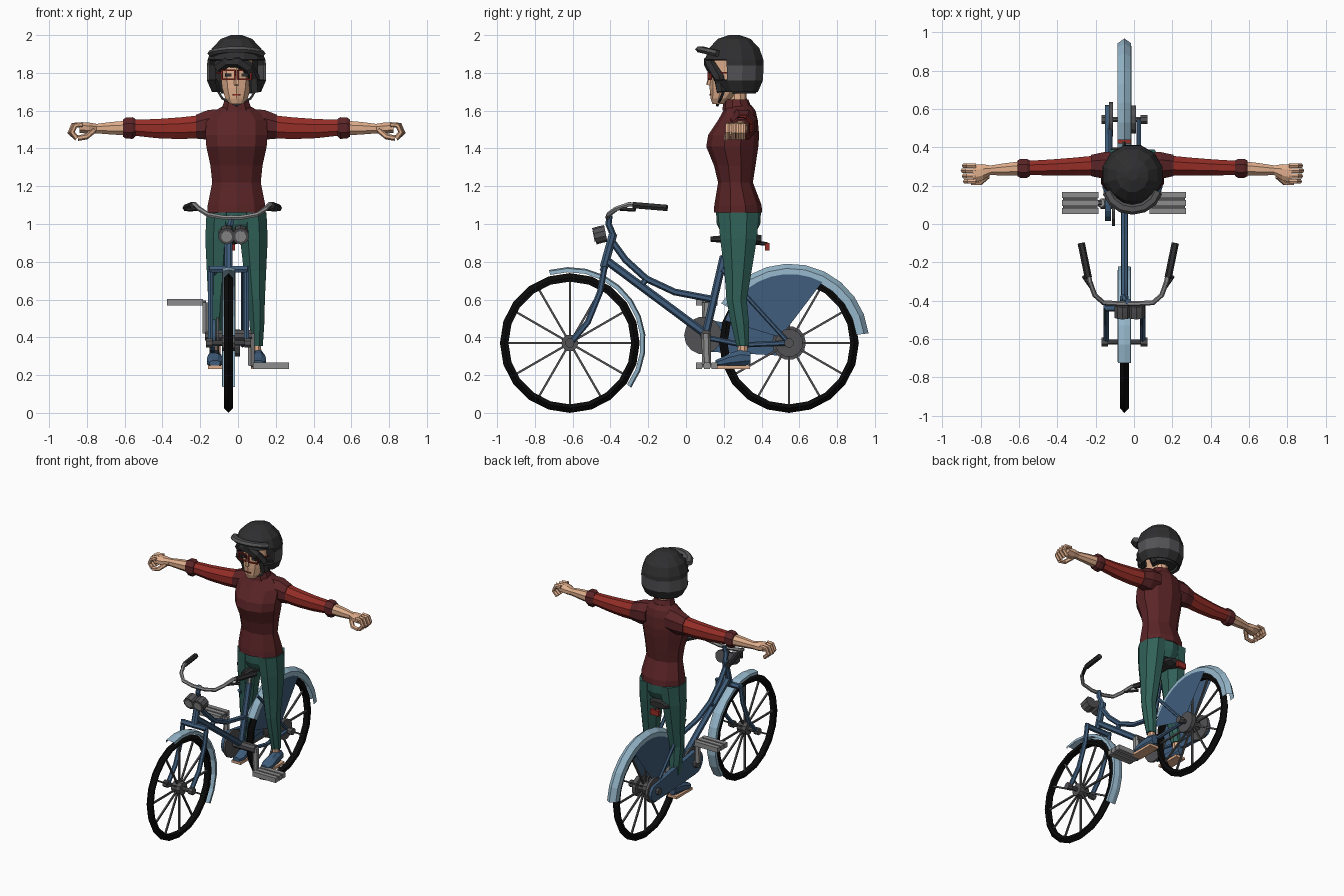
import bpy, bmesh, math
from mathutils import Vector

if "Cube" in bpy.data.objects:
    bpy.data.objects.remove(bpy.data.objects["Cube"])

COLORS = {
    "tyre_black": (0.003, 0.003, 0.003), "dark_grey": (0.028, 0.028, 0.03),
    "mid_grey": (0.085, 0.085, 0.09), "metal_grey": (0.27, 0.27, 0.27),
    "light_blue": (0.30, 0.47, 0.59), "frame_blue": (0.05, 0.11, 0.20),
    "maroon": (0.105, 0.018, 0.02), "red": (0.30, 0.027, 0.02),
    "green": (0.03, 0.12, 0.10), "skin": (0.74, 0.42, 0.26)}
MATS = {}
for key, c in COLORS.items():
    MATS[key] = bpy.data.materials.new(key)
    MATS[key].diffuse_color = (*c, 1)

BX = -0.05   # bicycle centre plane
PX = -0.008  # rider centre plane
X, Y, Z = Vector((1, 0, 0)), Vector((0, 1, 0)), Vector((0, 0, 1))


def make(name, bm, *mats):
    bmesh.ops.recalc_face_normals(bm, faces=bm.faces)
    me = bpy.data.meshes.new(name)
    bm.to_mesh(me)
    bm.free()
    for m in mats:
        me.materials.append(MATS[m])
    ob = bpy.data.objects.new(name, me)
    bpy.context.collection.objects.link(ob)
    return ob


def loft(bm, pts, radii, n=8, ref=X, axis=None, caps=True):
    """Skin elliptical rings along a path; radii are (along ref, across)."""
    pts = [Vector(p) for p in pts]
    rings = []
    for i, p in enumerate(pts):
        t = axis or (pts[min(i + 1, len(pts) - 1)] - pts[max(i - 1, 0)]).normalized()
        u = (ref - t * ref.dot(t)).normalized()
        v = t.cross(u)
        a, b = radii[i]
        rings.append([bm.verts.new(p + u * a * math.cos(w) + v * b * math.sin(w))
                      for w in (math.tau * (k + 0.5) / n for k in range(n))])
    for r0, r1 in zip(rings, rings[1:]):
        for k in range(n):
            bm.faces.new((r0[k], r0[(k + 1) % n], r1[(k + 1) % n], r1[k]))
    if caps:
        bm.faces.new(rings[0])
        bm.faces.new(rings[-1])


def tubes(name, paths, r, mat, n=6, ref=X, flat=1):
    bm = bmesh.new()
    for p in paths:
        loft(bm, p, [(r, r * flat)] * len(p), n, ref)
    return make(name, bm, mat)


def stack(name, secs, mat, x=0.0, n=10):
    """Vertical body part from (z, x offset, y, half width, half depth)."""
    bm = bmesh.new()
    loft(bm, [(x + s[1], s[2], s[0]) for s in secs], [s[3:] for s in secs], n, X, Z)
    return make(name, bm, mat)


def box(name, c, size, mat):
    bm = bmesh.new()
    bmesh.ops.create_cube(bm, size=1)
    for v in bm.verts:
        v.co = Vector(c) + Vector([v.co[i] * size[i] for i in range(3)])
    return make(name, bm, mat)


def revolve(name, prof, yc, zc, a0, a1, n, mat, closed=False):
    """Turn an (x, radius) profile about the wheel axle between two angles."""
    bm = bmesh.new()
    full = abs(a1 - a0) >= 360
    rings = []
    for i in range(n if full else n + 1):
        a = math.radians(a0 + (a1 - a0) * i / n)
        rings.append([bm.verts.new((BX + x, yc + r * math.cos(a), zc + r * math.sin(a))) for x, r in prof])
    m = len(prof)
    for i in range(n):
        r0, r1 = rings[i], rings[(i + 1) % len(rings)]
        for k in range(m if closed else m - 1):
            bm.faces.new((r0[k], r0[(k + 1) % m], r1[(k + 1) % m], r1[k]))
    return make(name, bm, mat)


# ---- Wheels ----
HZ = 0.37
for label, yc in (("front", -0.615), ("rear", 0.545)):
    revolve(label + "_tyre", [(-0.02, 0.325), (-0.024, 0.345), (0, 0.37), (0.024, 0.345), (0.02, 0.325)],
            yc, HZ, 0, 360, 20, "tyre_black", True)
    dirs = [math.radians(30 * k) for k in range(12)]
    tubes(label + "_spokes", [[(BX, yc + q * math.cos(a), HZ + q * math.sin(a)) for q in (0.02, 0.33)]
                              for a in dirs], 0.008, "mid_grey", 4)
    tubes(label + "_axle", [[(BX - 0.105, yc, HZ), (BX + 0.105, yc, HZ)]], 0.015, "mid_grey", 8, Z)
    tubes(label + "_hub", [[(BX - 0.035, yc, HZ), (BX + 0.035, yc, HZ)]], 0.045, "mid_grey", 10, Z)
    for s in (-1, 1):
        tubes(label + "_hub_nut", [[(BX + s * 0.085, yc, HZ), (BX + s * 0.12, yc, HZ)]], 0.025, "mid_grey", 8, Z)
tubes("rear_sprocket", [[(BX - 0.08, 0.545, HZ), (BX - 0.06, 0.545, HZ)]], 0.09, "mid_grey", 14, Z)
tubes("rear_brake_drum", [[(BX + 0.03, 0.545, HZ), (BX + 0.06, 0.545, HZ)]], 0.075, "mid_grey", 12, Z)

# ---- Mudguards and skirt guards ----
guard = [(-0.035, 0.375), (-0.033, 0.395), (0, 0.402), (0.033, 0.395), (0.035, 0.375)]
revolve("front_mudguard", guard, -0.615, HZ, 106, -36, 10, "light_blue")
guard = [(-0.037, 0.355), (-0.035, 0.395), (0, 0.42), (0.035, 0.395), (0.037, 0.355)]
revolve("rear_mudguard", guard, 0.55, HZ, 7, 150, 10, "light_blue")
for s in (-1, 1):
    bm = bmesh.new()
    arc = [math.radians(62 + 11 * k) for k in range(10)]
    rim = [(0.55 + 0.365 * math.cos(a), HZ + 0.365 * math.sin(a)) for a in arc]
    bm.faces.new([bm.verts.new((BX + s * 0.039, y, z)) for y, z in rim + [(0.50, 0.40)]])
    make("skirt_guard", bm, "frame_blue")

# ---- Frame ----
def side_path(pts, x=0.0):
    return [(BX + x, y, z) for y, z in pts]


tubes("head_tube", [side_path([(-0.385, 0.95), (-0.435, 0.77)])], 0.024, "frame_blue", 8)
tubes("top_tube", [side_path([(-0.40, 0.92), (-0.32, 0.81), (-0.21, 0.71), (-0.06, 0.64), (0.15, 0.60)])], 0.018, "frame_blue")
tubes("down_tube", [side_path([(-0.425, 0.81), (0.10, 0.42)])], 0.022, "frame_blue")
tubes("tube_brace", [side_path([(-0.21, 0.71), (-0.24, 0.67)])], 0.016, "frame_blue")
tubes("seat_tube", [side_path([(0.10, 0.40), (0.20, 0.83)])], 0.021, "frame_blue")
tubes("seat_post", [side_path([(0.20, 0.82), (0.225, 0.92)])], 0.014, "metal_grey")
tubes("seat_stays", [side_path([(0.19, 0.76), (0.545, HZ)], s * 0.075) for s in (-1, 1)], 0.012, "frame_blue")
tubes("chain_stays", [side_path([(0.10, 0.40), (0.30, 0.36), (0.545, HZ)], s * 0.075) for s in (-1, 1)], 0.014, "frame_blue")
tubes("fork_crown", [[(BX - 0.1, -0.437, 0.76), (BX + 0.1, -0.437, 0.76)]], 0.02, "frame_blue", 6, Z)
tubes("fork_legs", [side_path([(-0.43, 0.775), (-0.455, 0.64), (-0.52, 0.48), (-0.62, 0.36)], s * 0.095)
                    for s in (-1, 1)], 0.016, "frame_blue")

# ---- Chain case, cranks and pedals ----
bm = bmesh.new()
outline = [(0.10 + 0.085 * math.cos(a), 0.41 + 0.085 * math.sin(a))
           for a in (math.radians(90 + 22.5 * k) for k in range(9))]
outline += [(0.56 + 0.06 * math.cos(a), 0.36 + 0.06 * math.sin(a))
            for a in (math.radians(-90 + 30 * k) for k in range(7))]
face = bm.faces.new([bm.verts.new((BX - 0.10, y, z)) for y, z in outline])
ext = bmesh.ops.extrude_face_region(bm, geom=[face])
bmesh.ops.translate(bm, vec=(0.03, 0, 0), verts=[v for v in ext["geom"] if isinstance(v, bmesh.types.BMVert)])
make("chain_case", bm, "frame_blue")
tubes("chainring", [[(BX - 0.065, 0.09, 0.41), (BX - 0.05, 0.09, 0.41)]], 0.10, "mid_grey", 14, Z)
tubes("crank_axle", [[(BX - 0.125, 0.105, 0.41), (BX + 0.125, 0.105, 0.41)]], 0.03, "mid_grey", 8, Z)
for label, cx, px, pz in (("left", -0.17, -0.28, 0.585), ("right", 0.07, 0.175, 0.25)):
    tubes(label + "_crank", [[(cx, 0.105, 0.42), (cx, 0.11, pz)]], 0.02, "metal_grey", 6, X, 1.2)
    tubes(label + "_pedal_axle", [[(cx, 0.11, pz), (px, 0.11, pz)]], 0.012, "mid_grey", 6, Z)
    box(label + "_pedal_core", (px, 0.11, pz), (0.18, 0.10, 0.018), "mid_grey")
    for k in (-1, 0, 1):
        box(label + "_pedal_rail", (px, 0.11 + k * 0.042, pz), (0.19, 0.032, 0.034), "metal_grey")

# ---- Handlebar, lamp, saddle, tail lamp ----
tubes("stem", [[(BX, -0.385, 0.94), (BX + 0.01, -0.41, 1.0), (BX + 0.02, -0.405, 1.045)]], 0.017, "frame_blue")
half = [(0.05, -0.415, 1.035), (0.13, -0.41, 1.05), (0.175, -0.37, 1.08), (0.20, -0.30, 1.105), (0.208, -0.26, 1.10)]
bar = [(-0.03 - x, y, z) for x, y, z in reversed(half)] + [(-0.03 + x, y, z) for x, y, z in half]
tubes("handlebar", [bar], 0.013, "metal_grey", 6, Z)
for s in (-1, 1):
    tubes("grip", [[(-0.03 + s * 0.208, -0.28, 1.10), (-0.03 + s * 0.245, -0.10, 1.085)]], 0.019, "dark_grey", 6, Z)
    tubes("brake_lever", [[(-0.03 + s * 0.18, -0.35, 1.08), (-0.03 + s * 0.235, -0.27, 1.075)]], 0.01, "dark_grey", 5, Z)
    tubes("headlamp", [[(-0.023 + s * 0.037, y, z) for y, z in ((-0.425, 0.95), (-0.45, 0.945), (-0.485, 0.935))]],
          0.045, "mid_grey", 10)
    tubes("headlamp_lens", [[(-0.023 + s * 0.037, -0.484, 0.935), (-0.023 + s * 0.037, -0.489, 0.934)]], 0.03, "metal_grey", 10)
bm = bmesh.new()
loft(bm, [(BX, y, 0.92) for y in (0.13, 0.20, 0.29, 0.36, 0.40)],
     [(0.02, 0.015), (0.032, 0.022), (0.07, 0.03), (0.095, 0.03), (0.07, 0.022)], 8)
make("saddle", bm, "dark_grey")
tubes("tail_lamp_bracket", [[(BX, 0.36, 0.90), (BX, 0.43, 0.895)]], 0.01, "dark_grey")
box("tail_lamp", (BX, 0.43, 0.88), (0.07, 0.022, 0.04), "red")

# ---- Rider torso and legs ----
stack("shirt", [(1.06, 0, .275, .162, .128), (1.10, 0, .275, .16, .125), (1.22, 0, .262, .135, .092),
                (1.31, 0, .258, .145, .11), (1.41, 0, .245, .168, .138), (1.47, 0, .252, .172, .135),
                (1.55, 0, .275, .17, .105), (1.60, 0, .283, .12, .085), (1.63, 0, .28, .065, .065)], "maroon", PX)
stack("collar", [(1.60, 0, .272, .085, .08), (1.66, 0, .265, .066, .065)], "maroon", PX)
stack("hips", [(1.08, 0, .278, .155, .12), (1.0, 0, .278, .16, .115), (.95, 0, .278, .13, .09)], "green", PX)
for s, label in ((-1, "left"), (1, "right")):
    stack(label + "_trouser", [(1.06, s * .085, .278, .08, .118), (.92, s * .092, .278, .079, .105),
                               (.75, s * .098, .275, .064, .078), (.60, s * .104, .268, .05, .058),
                               (.48, s * .108, .285, .043, .052), (.355, s * .108, .30, .034, .036)], "green", PX, 8)
    stack(label + "_ankle", [(.37, s * .108, .30, .024, .027), (.30, s * .108, .30, .026, .03)], "skin", PX, 8)
    sx = PX + s * 0.115
    bm = bmesh.new()
    loft(bm, [(sx, .342, .29), (sx, .29, .29), (sx, .23, .28), (sx, .19, .268), (sx, .155, .262)],
         [(.027, .035), (.037, .048), (.043, .038), (.045, .028), (.03, .018)], 8, X, -Y)
    make(label + "_shoe", bm, "frame_blue")
    box(label + "_sole", (sx, .245, .241), (.074, .185, .018), "skin")

    # ---- Arms and hands ----
    def limb(name, secs, mat, n=8):
        bm = bmesh.new()
        loft(bm, [(PX + s * q[0], q[1], q[2]) for q in secs], [q[3:] for q in secs], n, Z, X * s)
        make(label + name, bm, mat)
    limb("_shoulder", [(.08, .295, 1.53, .085, .085), (.15, .305, 1.525, .085, .075), (.215, .305, 1.515, .068, .06)], "maroon")
    limb("_sleeve", [(.19, .305, 1.515, .066, .056), (.30, .30, 1.507, .062, .05), (.42, .295, 1.505, .055, .045),
                     (.55, .292, 1.51, .045, .04)], "red")
    limb("_cuff", [(.535, .29, 1.51, .05, .044), (.55, .29, 1.508, .062, .053), (.585, .29, 1.508, .06, .053),
                   (.60, .29, 1.508, .05, .044)], "maroon")
    limb("_forearm", [(.58, .29, 1.508, .042, .04), (.66, .285, 1.507, .036, .035), (.74, .28, 1.505, .027, .027),
                      (.78, .27, 1.507, .032, .045), (.83, .262, 1.51, .03, .052)], "skin")
    tubes(label + "_fingers", [[(PX + s * x, y, z) for x, z in ((.815, 1.525), (.865 - abs(k - 2) * .006, 1.523),
                               (.882 - abs(k - 2) * .006, 1.485), (.845, 1.453))]
                               for k, y in enumerate((.222, .25, .278, .304))], 0.014, "skin", 6, Y)
    tubes(label + "_thumb", [[(PX + s * .755, .25, 1.495), (PX + s * .795, .215, 1.462), (PX + s * .84, .215, 1.455)]],
          0.015, "skin", 6, Y)

# ---- Head ----
stack("neck", [(1.60, 0, .275, .05, .05), (1.74, 0, .27, .046, .048)], "skin", PX)
stack("face", [(1.635, 0, .172, .035, .032), (1.665, 0, .19, .062, .06), (1.72, 0, .215, .08, .09),
               (1.79, 0, .228, .088, .103), (1.88, 0, .235, .09, .10)], "skin", PX)
stack("hair", [(1.69, 0, .30, .085, .07), (1.76, 0, .295, .12, .095), (1.90, 0, .28, .12, .11)], "dark_grey", PX)
tubes("fringe", [[(PX - .10, .17, 1.83), (PX - .05, .135, 1.862), (PX + .01, .12, 1.86), (PX + .06, .135, 1.83),
                  (PX + .09, .175, 1.775), (PX + .095, .19, 1.70)]], 0.03, "dark_grey", 6, Y, 1.1)
tubes("nose", [[(PX, .13, 1.78), (PX, .118, 1.735)]], 0.012, "skin", 5)
box("mouth", (PX, .128, 1.685), (.04, .008, .007), "red")
for s in (-1, 1):
    ex = PX + s * 0.043
    box("eye", (ex, .134, 1.79), (.034, .009, .016), "dark_grey")
    loop = [(ex + dx, .12 + .012 * (dx * s > 0), 1.79 + dz)
            for dx, dz in ((-.034, -.024), (.034, -.024), (.034, .024), (-.034, .024))]
    tubes("glasses_rim", [[loop[k], loop[(k + 1) % 4]] for k in range(4)], 0.006, "red", 4, Y + X * .3)
    tubes("glasses_arm", [[(PX + s * .08, .13, 1.80), (PX + s * .105, .22, 1.80)]], 0.005, "red", 4, Z)
    tubes("chin_strap", [[(PX + s * .115, .21, 1.73), (PX + s * .075, .185, 1.665), (PX, .165, 1.628)]],
          0.008, "dark_grey", 4, Y)

# ---- Helmet: open-faced shell with a grey band and peak ----
bm = bmesh.new()
secs = [(1.70, .27, .135, .115), (1.76, .257, .162, .155), (1.84, .257, .162, .16), (1.87, .255, .158, .16),
        (1.93, .255, .135, .138), (1.98, .255, .085, .09), (2.0, .255, .03, .03)]
loft(bm, [(PX, c, z) for z, c, a, b in secs], [q[2:] for q in secs], 12, X, Z)
cut = [f for f in bm.faces if len(f.verts) > 4 and f.calc_center_median().z < 1.75 or
       f.calc_center_median().z < 1.865 and f.calc_center_median().y < 0.19]
bmesh.ops.delete(bm, geom=cut, context="FACES")
for f in bm.faces:
    f.material_index = int(1.76 < f.calc_center_median().z < 1.84)
shell = make("helmet", bm, "dark_grey", "mid_grey")
mod = shell.modifiers.new("thickness", "SOLIDIFY")
mod.thickness = 0.015
tubes("helmet_peak", [[(PX + .135 * math.sin(a), .20 - .125 * math.cos(a), 1.895 + .03 * math.cos(a))
                       for a in (math.radians(-75 + 25 * k) for k in range(7))]], 0.018, "mid_grey", 6, Z, 1.5)

for m in bpy.data.materials:
    if m.users and not m.is_grease_pencil:
        m.use_nodes = True
        m.node_tree.nodes["Principled BSDF"].inputs["Base Color"].default_value = m.diffuse_color
